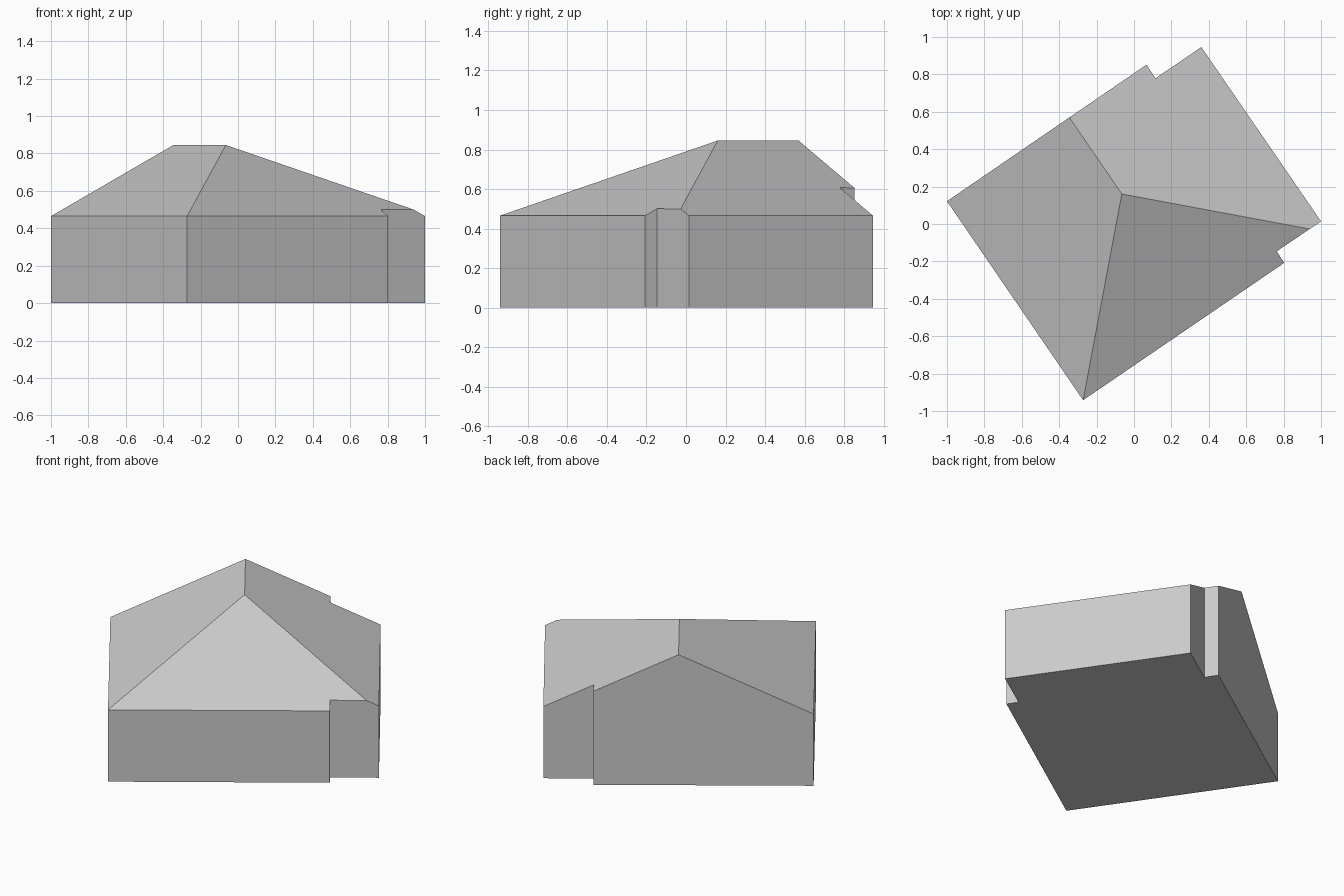
import bpy
import bmesh
from mathutils import Vector

cube = bpy.data.objects.get("Cube")
if cube:
    bpy.data.objects.remove(cube, do_unlink=True)

EAVES, RIDGE = 0.465, 0.845

# Footprint, counter-clockwise, with the two small corner recesses
FOOTPRINT = [(-1, 0.122), (-0.272, -0.942), (0.803, -0.208), (0.763, -0.146),
             (1, 0.014), (0.36, 0.946), (0.115, 0.779), (0.067, 0.852)]
west, south, east, north = (FOOTPRINT[i] for i in (0, 1, 4, 5))
ridge_back = Vector((-0.345, 0.569, RIDGE))
ridge_front = Vector((-0.065, 0.16, RIDGE))


def at_eaves(point):
    return Vector((*point, EAVES))


def cut_roof(bm, a, b, c):
    """Trim everything above the plane through three points and cap it."""
    normal = (b - a).cross(c - a).normalized()
    if normal.z < 0:
        normal.negate()
    geom = bm.verts[:] + bm.edges[:] + bm.faces[:]
    bmesh.ops.bisect_plane(bm, geom=geom, dist=0.0005, plane_co=a,
                           plane_no=normal, clear_outer=True)
    rim = [e for e in bm.edges if e.is_boundary]
    bmesh.ops.holes_fill(bm, edges=rim, sides=0)


# Solid block over the footprint
bm = bmesh.new()
base = bm.faces.new([bm.verts.new((x, y, 0)) for x, y in FOOTPRINT])
block = bmesh.ops.extrude_face_region(bm, geom=[base], use_keep_orig=True)
top = [v for v in block["geom"] if isinstance(v, bmesh.types.BMVert)]
bmesh.ops.translate(bm, verts=top, vec=(0, 0, 1.2))

# Two long roof slopes and the hipped end
cut_roof(bm, at_eaves(east), at_eaves(north), ridge_back)
cut_roof(bm, at_eaves(west), at_eaves(south), ridge_back)
cut_roof(bm, at_eaves(south), at_eaves(FOOTPRINT[2]), ridge_front)
bmesh.ops.recalc_face_normals(bm, faces=bm.faces[:])

mesh = bpy.data.meshes.new("house")
bm.to_mesh(mesh)
bm.free()
house = bpy.data.objects.new("house", mesh)
bpy.context.collection.objects.link(house)

# Plain grey finish
grey = bpy.data.materials.new("plain_grey")
grey.use_nodes = True
colour = (0.6, 0.6, 0.6, 1)
grey.diffuse_color = colour
grey.node_tree.nodes["Principled BSDF"].inputs["Base Color"].default_value = colour
mesh.materials.append(grey)
